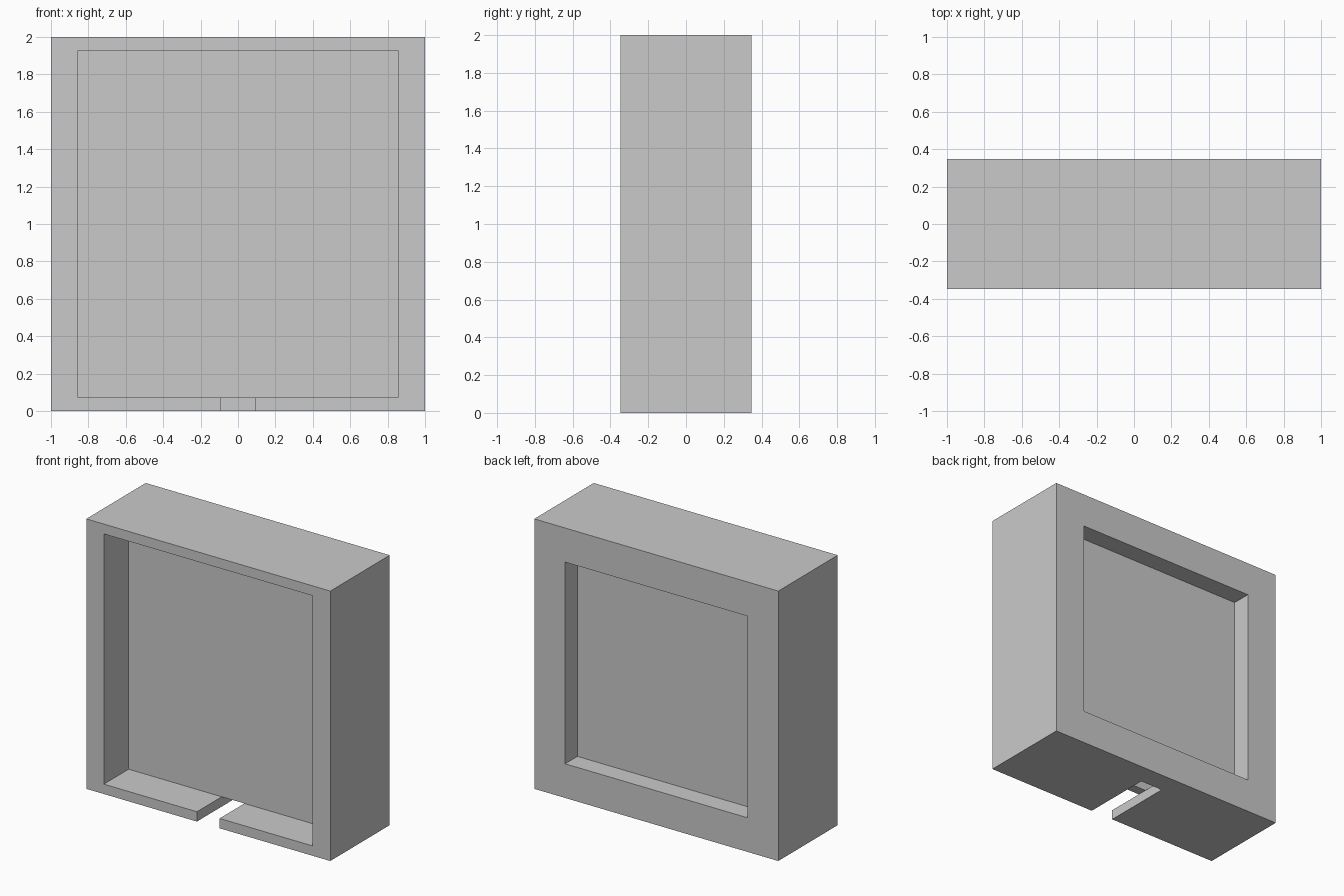
import bpy
import bmesh
from mathutils import Vector

if "Cube" in bpy.data.objects:
    bpy.data.objects.remove(bpy.data.objects["Cube"])

grey = bpy.data.materials.new("plain_grey")
grey.use_nodes = True
colour = (0.59, 0.59, 0.59, 1)
grey.diffuse_color = colour
grey.node_tree.nodes["Principled BSDF"].inputs["Base Color"].default_value = colour


def box(name, low, high):
    """Box between two opposite corners."""
    low, high = Vector(low), Vector(high)
    bm = bmesh.new()
    bmesh.ops.create_cube(bm, size=1)
    bmesh.ops.scale(bm, vec=high - low, verts=bm.verts)
    bmesh.ops.translate(bm, vec=(low + high) / 2, verts=bm.verts)
    mesh = bpy.data.meshes.new(name)
    bm.to_mesh(mesh)
    bm.free()
    obj = bpy.data.objects.new(name, mesh)
    bpy.context.collection.objects.link(obj)
    mesh.materials.append(grey)
    return obj


def cut(target, low, high):
    """Cut a box-shaped opening out of the target."""
    cutter = box("cutter", low, high)
    cutter.hide_render = True
    mod = target.modifiers.new("opening", "BOOLEAN")
    mod.operation = "DIFFERENCE"
    mod.solver = "EXACT"
    mod.object = cutter
    bpy.context.view_layer.objects.active = target
    bpy.ops.object.modifier_apply(modifier=mod.name)
    bpy.data.objects.remove(cutter)


half_depth = 0.348
wall = 0.073
tray_side = 0.856
case = box("case", (-1, -half_depth, 0), (1, half_depth, 2))

# Shallow tray in the front and framed recess in the back
cut(case, (-tray_side, -0.5, wall), (tray_side, -0.058, 2 - wall))
cut(case, (-0.747, 0.204, 0.253), (0.747, 0.5, 1.747))

# Hollow between the front panel and the back panel
cut(case, (-tray_side, 0.014, wall), (tray_side, 0.19, 2 - wall))

# Cable slot through the bottom, open at the front
cut(case, (-0.093, -0.5, -0.1), (0.093, 0.19, wall))
